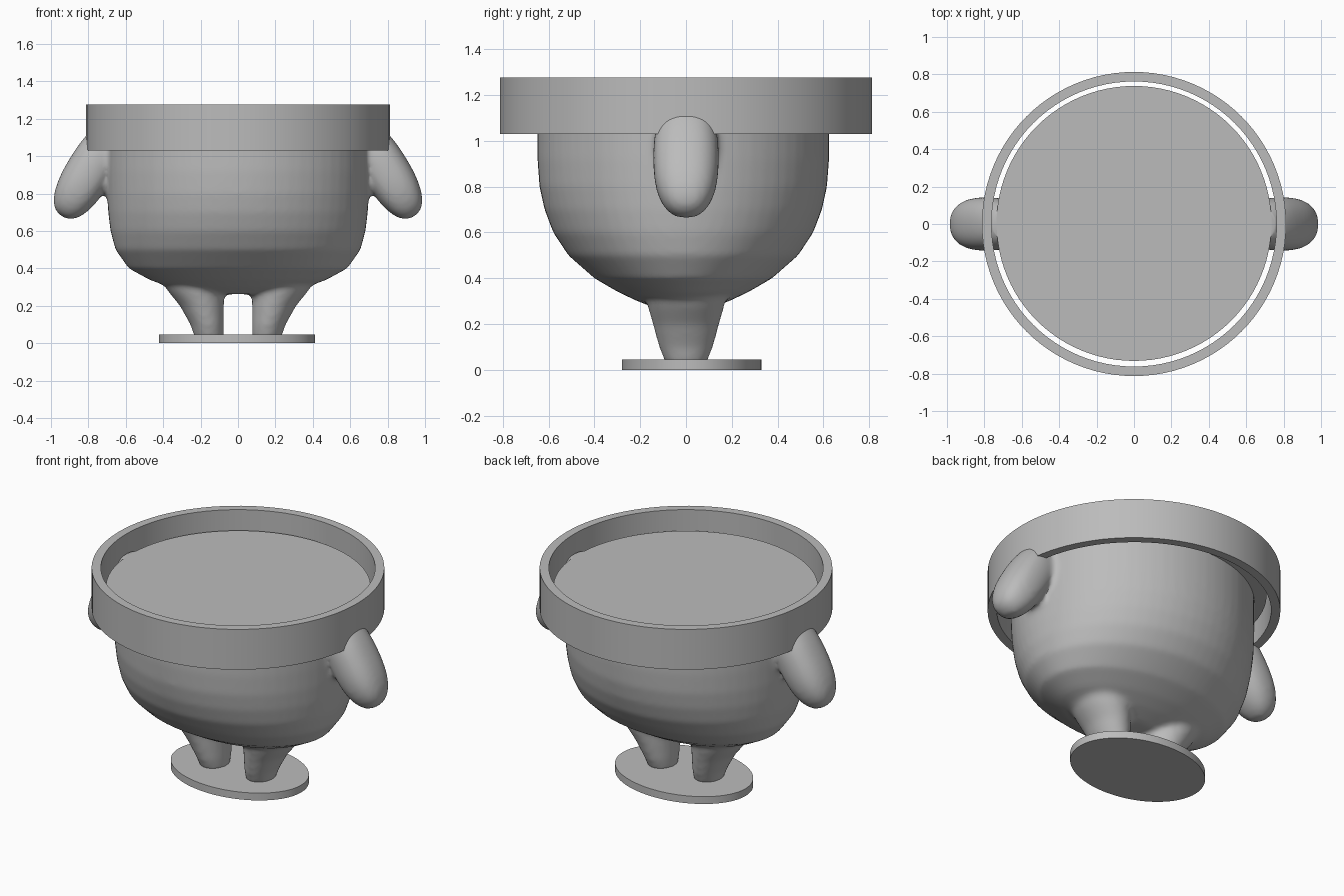
import bpy, bmesh
from math import sin, cos, pi, atan2
from mathutils import Matrix, Vector

if "Cube" in bpy.data.objects:
    bpy.data.objects.remove(bpy.data.objects["Cube"])

grey = bpy.data.materials.new("plain grey")
grey.use_nodes = True
grey.diffuse_color = (0.5, 0.5, 0.5, 1)
grey.node_tree.nodes["Principled BSDF"].inputs["Base Color"].default_value = (0.5, 0.5, 0.5, 1)

LID_TOP = 1.16


def add_object(name, bm, angle=0.6):
    bmesh.ops.recalc_face_normals(bm, faces=bm.faces)
    mesh = bpy.data.meshes.new(name)
    bm.to_mesh(mesh)
    bm.free()
    mesh.materials.append(grey)
    obj = bpy.data.objects.new(name, mesh)
    bpy.context.collection.objects.link(obj)
    bpy.ops.object.select_all(action='DESELECT')
    obj.select_set(True)
    bpy.context.view_layer.objects.active = obj
    bpy.ops.object.shade_smooth_by_angle(angle=angle)
    return obj


def loft(bm, sections, n=64):
    """Closed skin through ellipses given as (z, centre x, centre y, radius x, radius y)."""
    rings = [[bm.verts.new((cx + rx * cos(2 * pi * i / n), cy + ry * sin(2 * pi * i / n), z))
              for i in range(n)] for z, cx, cy, rx, ry in sections]
    for low, high in zip(rings, rings[1:]):
        for i in range(n):
            j = (i + 1) % n
            bm.faces.new((low[i], low[j], high[j], high[i]))
    bm.faces.new(rings[0][::-1])
    bm.faces.new(rings[-1])


def arm(bm, side):
    """Blunt egg leaning outwards."""
    verts = bmesh.ops.create_uvsphere(bm, u_segments=32, v_segments=24, radius=1)["verts"]
    turn = Matrix.Rotation(-side * atan2(0.52, 0.85), 4, 'Y')
    for v in verts:
        p = v.co
        norm = (abs(p.x) ** 2.4 + abs(p.y) ** 2.4 + abs(p.z) ** 2.4) ** (1 / 2.4)
        p = p / norm
        p = Vector((p.x * 0.126, p.y * 0.143, p.z * 0.29))
        v.co = turn @ p + Vector((side * 0.79, 0, 0.925))


# Body, legs and arms, fused into one soft skin
bm = bmesh.new()
profile = [(0.262, 0.22, 0.10), (0.30, 0.37, 0.20), (0.34, 0.475, 0.285), (0.40, 0.585, 0.388),
           (0.50, 0.655, 0.502), (0.60, 0.682, 0.568), (0.70, 0.694, 0.606), (0.80, 0.70, 0.628),
           (0.92, 0.703, 0.637), (1.05, 0.703, 0.637), (1.25, 0.703, 0.637)]
loft(bm, [(z, 0, -0.012, rx, ry) for z, rx, ry in profile])
leg = [(0.02, 0.153, 0.075, 0.085), (0.10, 0.165, 0.09, 0.118), (0.20, 0.193, 0.118, 0.145),
       (0.27, 0.222, 0.146, 0.165), (0.36, 0.26, 0.17, 0.18)]
for side in (-1, 1):
    loft(bm, [(z, side * x, 0, rx, ry) for z, x, rx, ry in leg], 32)
    arm(bm, side)
body = add_object("body_with_limbs", bm)
remesh = body.modifiers.new("fuse", 'REMESH')
remesh.mode = 'VOXEL'
remesh.voxel_size = 0.016
soften = body.modifiers.new("soften", 'SMOOTH')
soften.factor = 0.5
soften.iterations = 6
fused = bpy.data.meshes.new_from_object(body.evaluated_get(bpy.context.evaluated_depsgraph_get()))
bpy.data.objects.remove(body)

# Flat cut across the top of the body and the shoulders
bm = bmesh.new()
bm.from_mesh(fused)
cut = bmesh.ops.bisect_plane(bm, geom=bm.verts[:] + bm.edges[:] + bm.faces[:],
                             plane_co=(0, 0, LID_TOP - 0.001), plane_no=(0, 0, 1), clear_outer=True)
bmesh.ops.holes_fill(bm, edges=[e for e in cut["geom_cut"] if isinstance(e, bmesh.types.BMEdge)], sides=0)
add_object("body_with_limbs", bm, 0.8)

# Round lid and oval foot plate
for name, section in (("lid", (0, 0.003, 0.735, 0.735)), ("foot_plate", (-0.005, 0.025, 0.417, 0.305))):
    low, high = (LID_TOP - 0.03, LID_TOP) if name == "lid" else (0, 0.045)
    bm = bmesh.new()
    loft(bm, [(low, *section), (high, *section)], 96)
    add_object(name, bm)

# Open rim band around the lid
bm = bmesh.new()
n = 96
corners = [(0.762, 1.03), (0.813, 1.03), (0.813, 1.277), (0.762, 1.277)]
loops = [[bm.verts.new((r * cos(2 * pi * i / n), r * sin(2 * pi * i / n), z)) for i in range(n)]
         for r, z in corners]
for a, b in zip(loops, loops[1:] + loops[:1]):
    for i in range(n):
        j = (i + 1) % n
        bm.faces.new((a[i], a[j], b[j], b[i]))
add_object("rim_band", bm)
